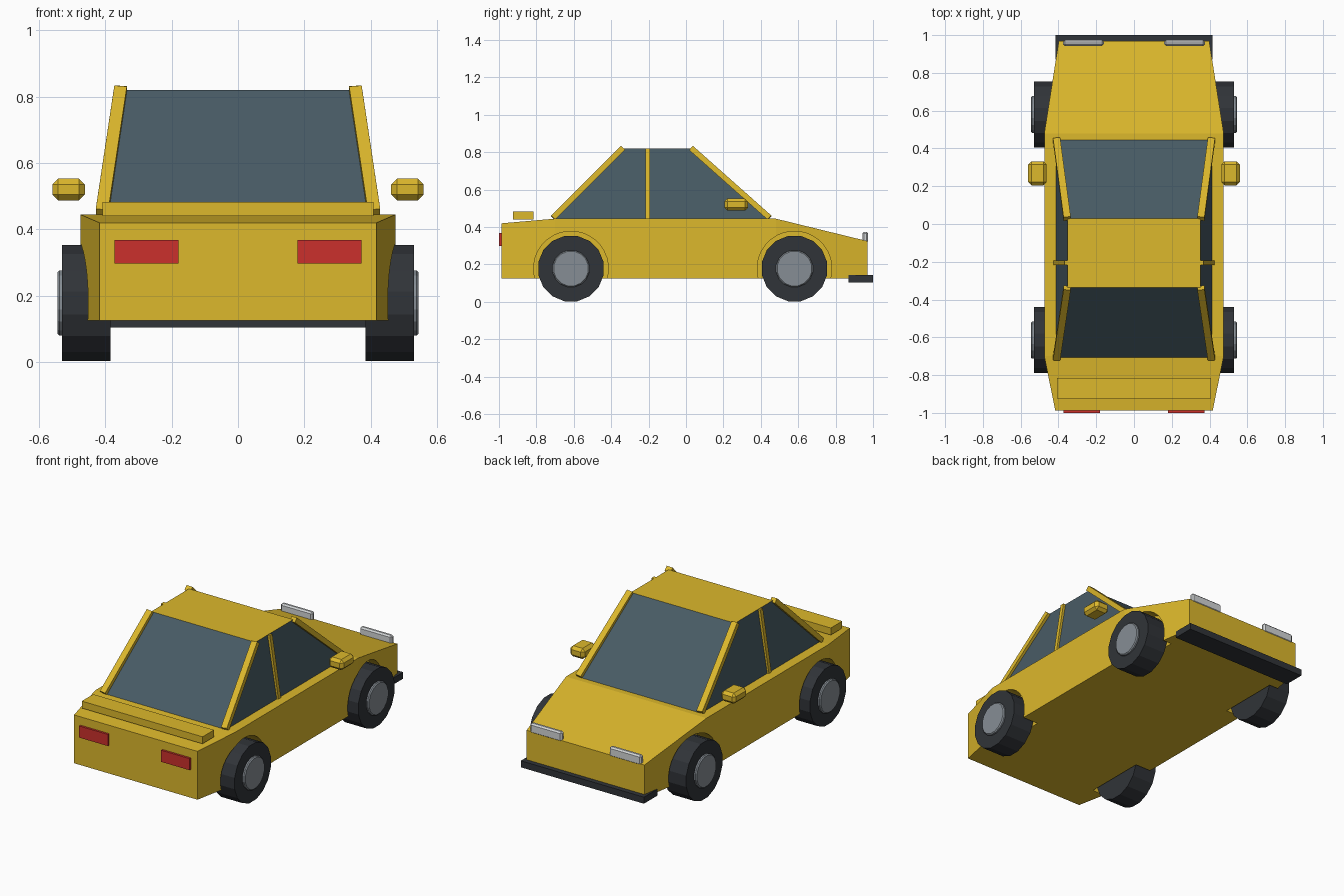
import bpy, bmesh, math
from mathutils import Vector, Matrix

if "Cube" in bpy.data.objects:
    bpy.data.objects.remove(bpy.data.objects["Cube"])


def mat(name, r, g, b):
    m = bpy.data.materials.new(name)
    m.diffuse_color = (r, g, b, 1)
    m.use_nodes = True
    m.node_tree.nodes["Principled BSDF"].inputs["Base Color"].default_value = m.diffuse_color
    return m


YELLOW = mat("yellow_paint", 0.72, 0.48, 0.025)
GLASS = mat("tinted_glass", 0.065, 0.105, 0.13)
BLACK = mat("rubber", 0.03, 0.034, 0.04)
METAL = mat("wheel_metal", 0.24, 0.27, 0.3)
LAMP = mat("lamp_glass", 0.65, 0.67, 0.68)
RED = mat("red_lamp", 0.6, 0.03, 0.025)


def finish(name, bm, *mats):
    bmesh.ops.recalc_face_normals(bm, faces=bm.faces)
    me = bpy.data.meshes.new(name)
    bm.to_mesh(me)
    bm.free()
    ob = bpy.data.objects.new(name, me)
    bpy.context.collection.objects.link(ob)
    for m in mats:
        me.materials.append(m)
    return ob


def box(name, lo, hi, m, bevel=0.0):
    lo, hi = Vector(lo), Vector(hi)
    bm = bmesh.new()
    bmesh.ops.create_cube(bm, size=1, matrix=Matrix.Translation((lo + hi) / 2)
                          @ Matrix.Diagonal((*(hi - lo), 1)))
    if bevel:
        bmesh.ops.bevel(bm, geom=bm.edges[:], offset=bevel, segments=1, affect='EDGES')
    return finish(name, bm, m)


def disc(name, x0, x1, y, z, r, sides, m, bevel=0.0):
    bm = bmesh.new()
    M = (Matrix.Translation(((x0 + x1) / 2, y, z)) @ Matrix.Rotation(math.pi / 2, 4, 'Y')
         @ Matrix.Rotation(math.pi / sides, 4, 'Z'))
    bmesh.ops.create_cone(bm, cap_ends=True, segments=sides, radius1=r, radius2=r,
                          depth=abs(x1 - x0), matrix=M)
    if bevel:
        rim = [e for e in bm.edges if any(len(f.verts) > 4 for f in e.link_faces)]
        bmesh.ops.bevel(bm, geom=rim, offset=bevel, segments=1, affect='EDGES')
    return finish(name, bm, m)


def bar(name, a, b, w, t, m):
    a, b = Vector(a), Vector(b)
    d = (b - a).normalized()
    x = (Vector((1, 0, 0)) - d * d.x).normalized()
    y = d.cross(x)
    M = Matrix((x, y, d)).transposed().to_4x4()
    bm = bmesh.new()
    bmesh.ops.create_cube(bm, size=1, matrix=Matrix.Translation((a + b) / 2) @ M
                          @ Matrix.Diagonal((w, t, (b - a).length, 1)))
    return finish(name, bm, m)


# Body: loft through stations of (y, half width, top height)
bm = bmesh.new()
rings = []
for y, w, top in [(-0.987, 0.417, 0.42), (-0.70, 0.475, 0.445),
                  (0.48, 0.475, 0.445), (0.97, 0.398, 0.325)]:
    rings.append([bm.verts.new(p) for p in
                  [(-w, y, 0.125), (w, y, 0.125), (w, y, top), (-w, y, top)]])
for a, b in zip(rings, rings[1:]):
    for i in range(4):
        j = (i + 1) % 4
        bm.faces.new((a[i], a[j], b[j], b[i]))
bm.faces.new(rings[0])
bm.faces.new(rings[-1])
body = finish("body", bm, YELLOW)

# Wheels, hubs and the wheel wells cut into the body
for s, side in ((1, "right"), (-1, "left")):
    for y, end in ((-0.615, "rear"), (0.58, "front")):
        tag = f"{end}_{side}"
        cutter = disc("well_cutter_" + tag, s * 0.37, s * 0.6, y, 0.178, 0.2, 32, YELLOW)
        cutter.hide_render = True
        cutter.hide_viewport = True
        mod = body.modifiers.new("well_" + tag, 'BOOLEAN')
        mod.object = cutter
        mod.operation = 'DIFFERENCE'
        mod.solver = 'EXACT'
        disc("tyre_" + tag, s * 0.385, s * 0.53, y, 0.178, 0.178, 16, BLACK)
        disc("hub_" + tag, s * 0.50, s * 0.545, y, 0.178, 0.1, 16, METAL, 0.006)

# Cabin: glass frustum with a painted roof face
bm = bmesh.new()
low = [bm.verts.new((x, y, 0.44)) for x, y in
       [(-0.415, -0.71), (0.415, -0.71), (0.415, 0.45), (-0.415, 0.45)]]
high = [bm.verts.new((x, y, 0.82)) for x, y in
        [(-0.352, -0.335), (0.352, -0.335), (0.352, 0.03), (-0.352, 0.03)]]
bm.faces.new(low)
bm.faces.new(high).material_index = 1
for i in range(4):
    j = (i + 1) % 4
    bm.faces.new((low[i], low[j], high[j], high[i]))
finish("cabin", bm, GLASS, YELLOW)

# Pillars, mirrors and lamps on both sides
for s, side in ((1, "right"), (-1, "left")):
    bar("front_pillar_" + side, (s * 0.41, 0.447, 0.45), (s * 0.354, 0.028, 0.822), 0.038, 0.03, YELLOW)
    bar("rear_pillar_" + side, (s * 0.41, -0.712, 0.45), (s * 0.354, -0.338, 0.822), 0.038, 0.03, YELLOW)
    bar("middle_pillar_" + side, (s * 0.413, -0.205, 0.445), (s * 0.355, -0.205, 0.818), 0.025, 0.025, YELLOW)

    def pair(name, x0, x1, y0, y1, z0, z1, m, bevel=0.0):
        xs = sorted((s * x0, s * x1))
        box(f"{name}_{side}", (xs[0], y0, z0), (xs[1], y1, z1), m, bevel)

    pair("mirror", 0.462, 0.56, 0.205, 0.332, 0.488, 0.553, YELLOW, 0.017)
    pair("headlight", 0.16, 0.375, 0.943, 0.973, 0.315, 0.375, LAMP, 0.009)
    pair("tail_light", 0.18, 0.373, -1.0, -0.97, 0.298, 0.369, RED)

# Spoiler and front bumper
box("spoiler", (-0.408, -0.925, 0.44), (0.408, -0.815, 0.483), YELLOW)
box("front_bumper", (-0.416, 0.87, 0.105), (0.416, 1.0, 0.145), BLACK)
